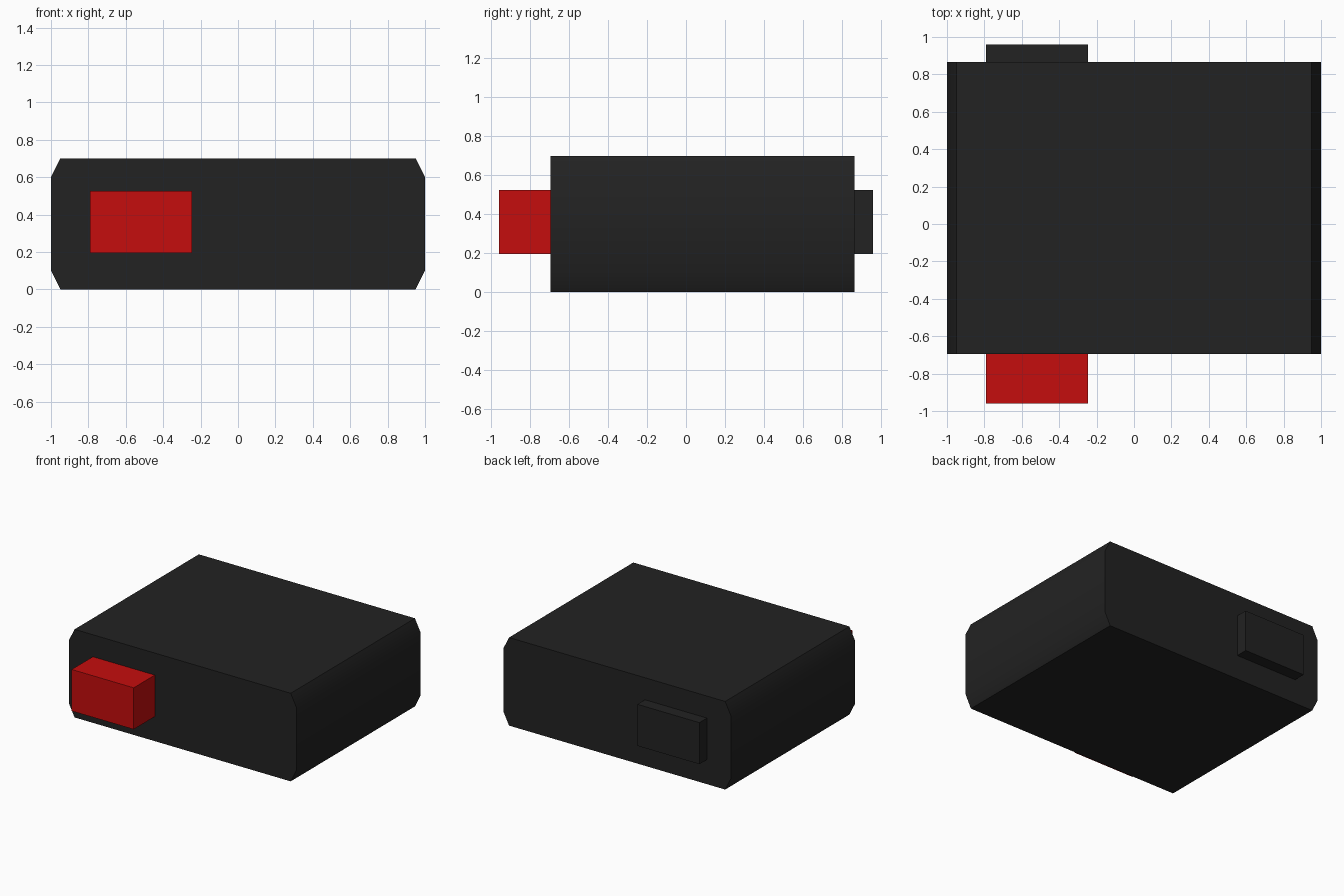
import bpy
import bmesh
from math import radians

cube = bpy.data.objects.get("Cube")
if cube:
    bpy.data.objects.remove(cube, do_unlink=True)


def make_material(name, rgb):
    mat = bpy.data.materials.new(name)
    mat.use_nodes = True
    color = (*rgb, 1.0)
    mat.diffuse_color = color
    mat.node_tree.nodes["Principled BSDF"].inputs["Base Color"].default_value = color
    return mat


def extrude_profile(name, profile, y_front, y_back, mat):
    """Extrude an (x, z) outline along y into a closed solid."""
    bm = bmesh.new()
    face = bm.faces.new([bm.verts.new((x, y_front, z)) for x, z in profile])
    result = bmesh.ops.extrude_face_region(bm, geom=[face], use_keep_orig=True)
    verts = [v for v in result["geom"] if isinstance(v, bmesh.types.BMVert)]
    bmesh.ops.translate(bm, verts=verts, vec=(0, y_back - y_front, 0))
    bmesh.ops.recalc_face_normals(bm, faces=bm.faces)
    mesh = bpy.data.meshes.new(name)
    bm.to_mesh(mesh)
    bm.free()
    mesh.materials.append(mat)
    obj = bpy.data.objects.new(name, mesh)
    bpy.context.collection.objects.link(obj)
    return obj


black = make_material("charcoal black", (0.016, 0.016, 0.016))
red = make_material("signal red", (0.56, 0.004, 0.004))

# Case with chamfered long edges, mirrored left to right
height, front, back = 0.7, -0.695, 0.865
right_half = [(0.95, 0), (1, 0.1), (1, height - 0.1), (0.95, height)]
outline = right_half + [(-x, z) for x, z in reversed(right_half)]
case = extrude_profile("case", outline, front, back, black)

# Soft shading where the chamfers meet the sides
bpy.ops.object.select_all(action="DESELECT")
case.select_set(True)
bpy.context.view_layer.objects.active = case
bpy.ops.object.shade_smooth_by_angle(angle=radians(30))

# Red block on the front and matching black block on the back
block = [(-0.79, 0.195), (-0.245, 0.195), (-0.245, 0.525), (-0.79, 0.525)]
extrude_profile("front_block", block, -0.96, front, red)
extrude_profile("back_block", block, back, 0.96, black)
